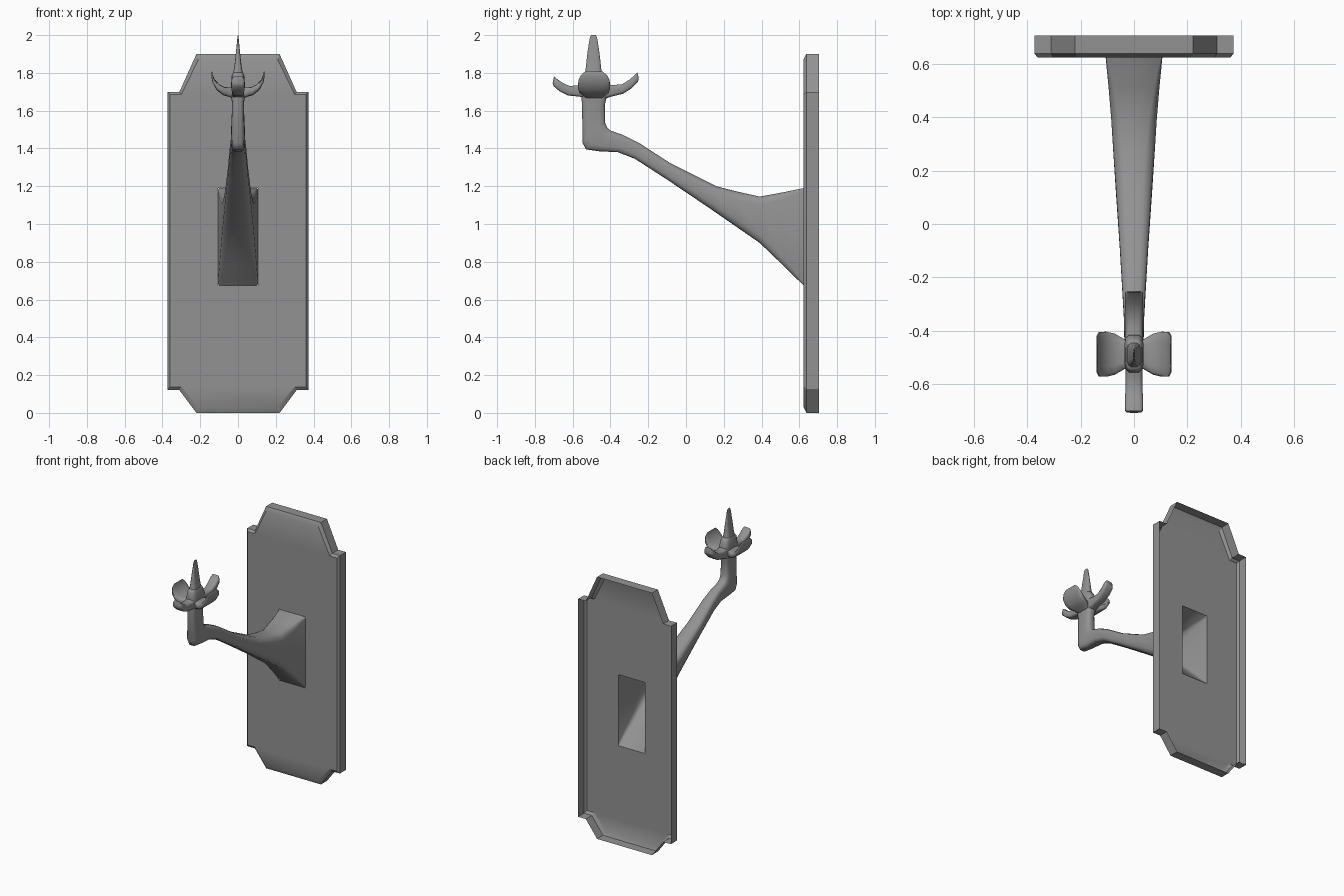
import bpy, bmesh, math
from mathutils import Vector

if "Cube" in bpy.data.objects:
    bpy.data.objects.remove(bpy.data.objects["Cube"])

# Dark grey metal
metal = bpy.data.materials.new("dark_metal")
metal.diffuse_color = (0.29, 0.29, 0.29, 1)
metal.use_nodes = True
metal.node_tree.nodes["Principled BSDF"].inputs["Base Color"].default_value = metal.diffuse_color


def finish(bm, name, angle=40):
    bmesh.ops.recalc_face_normals(bm, faces=bm.faces)
    me = bpy.data.meshes.new(name)
    bm.to_mesh(me)
    bm.free()
    me.materials.append(metal)
    ob = bpy.data.objects.new(name, me)
    bpy.context.collection.objects.link(ob)
    bpy.ops.object.select_all(action='DESELECT')
    ob.select_set(True)
    bpy.context.view_layer.objects.active = ob
    bpy.ops.object.shade_smooth_by_angle(angle=math.radians(angle))
    return ob


def ring(bm, a, b, side, c):
    """Rounded-rectangle section between points a and b, half-width vector side."""
    mid, h = (a + b) / 2, (a - b) / 2
    k = 1 - c
    m = 1 - c * 0.3
    quarter = [(1, k), (m, m), (k, 1)]
    uv = quarter + [(-u, v) for u, v in reversed(quarter)]
    uv += [(-u, -v) for u, v in uv]
    return [bm.verts.new(mid + side * u + h * v) for u, v in uv]


def bridge(bm, rings):
    for r, s in zip(rings, rings[1:]):
        for i in range(len(r)):
            j = (i + 1) % len(r)
            bm.faces.new((r[i], r[j], s[j], s[i]))


def loft(bm, rings, start_cap=False):
    bridge(bm, rings)
    bm.faces.new(rings[-1])
    if start_cap:
        bm.faces.new(rings[0])


# Wall plate: bevelled front with a rectangular opening, open at the back
def outline(bm, half, y):
    pts = half + [(-x, z) for x, z in reversed(half)]
    return [bm.verts.new((x, y, z)) for x, z in pts]


outer = [(.22, 0), (.31, .12), (.372, .12), (.372, 1.70), (.31, 1.70), (.22, 1.90)]
inner = [(.21, .03), (.30, .138), (.36, .138), (.36, 1.685), (.30, 1.685), (.21, 1.87)]
bm = bmesh.new()
loops = [outline(bm, outer, .705), outline(bm, outer, .637), outline(bm, inner, .622)]
bridge(bm, loops)
hole = outline(bm, [(.105, .675), (.105, 1.19)], .622)
front = loops[-1]
edges = [bm.edges.get((front[i - 1], front[i])) for i in range(len(front))]
edges += [bm.edges.new((hole[i - 1], hole[i])) for i in range(4)]
bmesh.ops.triangle_fill(bm, edges=edges, use_beauty=True)
finish(bm, "wall_plate", 30)

# Hollow bracket arm: upper (y, z), lower (y, z), half width, corner roundness
arm = [
    (.622, 1.19, .622, .675, .106, .05),
    (.51, 1.167, .51, .785, .095, .2),
    (.39, 1.145, .39, .90, .085, .35),
    (.27, 1.172, .26, .99, .077, .45),
    (.16, 1.20, .13, 1.08, .069, .5),
    (-.08, 1.32, -.10, 1.235, .053, .5),
    (-.25, 1.43, -.27, 1.345, .043, .5),
    (-.33, 1.47, -.36, 1.38, .038, .5),
    (-.40, 1.495, -.46, 1.385, .036, .5),
    (-.418, 1.512, -.53, 1.395, .036, .5),
    (-.43, 1.54, -.548, 1.43, .036, .5),
    (-.43, 1.63, -.55, 1.63, .031, .5),
    (-.418, 1.68, -.555, 1.68, .036, .5),
    (-.415, 1.75, -.555, 1.75, .036, .5),
    (-.43, 1.79, -.55, 1.79, .031, .5),
    (-.44, 1.803, -.54, 1.803, .026, .5),
]
bm = bmesh.new()
loft(bm, [ring(bm, Vector((0, ya, za)), Vector((0, yb, zb)), Vector((w, 0, 0)), c)
          for ya, za, yb, zb, w, c in arm])
finish(bm, "bracket_arm", 60)

# Candle spike: height, half depth, half width
spike = [(1.79, .046, .027), (1.83, .040, .020), (1.87, .036, .015), (1.92, .03, .010),
         (1.97, .022, .005), (1.99, .018, .003), (2.0, .012, .001)]
bm = bmesh.new()
loft(bm, [ring(bm, Vector((0, -.49 + d, z)), Vector((0, -.49 - d, z)), Vector((w, 0, 0)), .5)
          for z, d, w in spike], True)
finish(bm, "candle_spike", 60)


# Petals: upper (r, z), lower (r, z), half width
def petal(name, direction, sections, y, drop=0):
    d = Vector(direction)
    side = Vector((-d.y, d.x, 0))
    bm = bmesh.new()

    def point(r, z):
        # drop lowers the petal towards its tip
        return Vector((0, y, z - drop * max(0, r - .08) / .145)) + d * r

    loft(bm, [ring(bm, point(ra, za), point(rb, zb), side * w, .45)
              for ra, za, rb, zb, w in sections], True)
    finish(bm, name, 65)


long_petal = [(.04, 1.745, .04, 1.66, .033), (.09, 1.735, .085, 1.675, .031),
              (.14, 1.74, .145, 1.69, .032), (.18, 1.765, .19, 1.718, .034),
              (.212, 1.793, .222, 1.75, .034), (.221, 1.804, .228, 1.768, .027)]
wide_petal = [(.01, 1.735, .01, 1.65, .046), (.035, 1.723, .04, 1.67, .056),
              (.07, 1.725, .08, 1.683, .077), (.10, 1.74, .112, 1.708, .084),
              (.123, 1.765, .135, 1.75, .083), (.134, 1.79, .141, 1.782, .069),
              (.137, 1.808, .141, 1.804, .045)]
petal("front_petal", (0, -1, 0), long_petal, -.478, .022)
petal("back_petal", (0, 1, 0), long_petal, -.478)
petal("left_petal", (-1, 0, 0), wide_petal, -.487)
petal("right_petal", (1, 0, 0), wide_petal, -.487)
